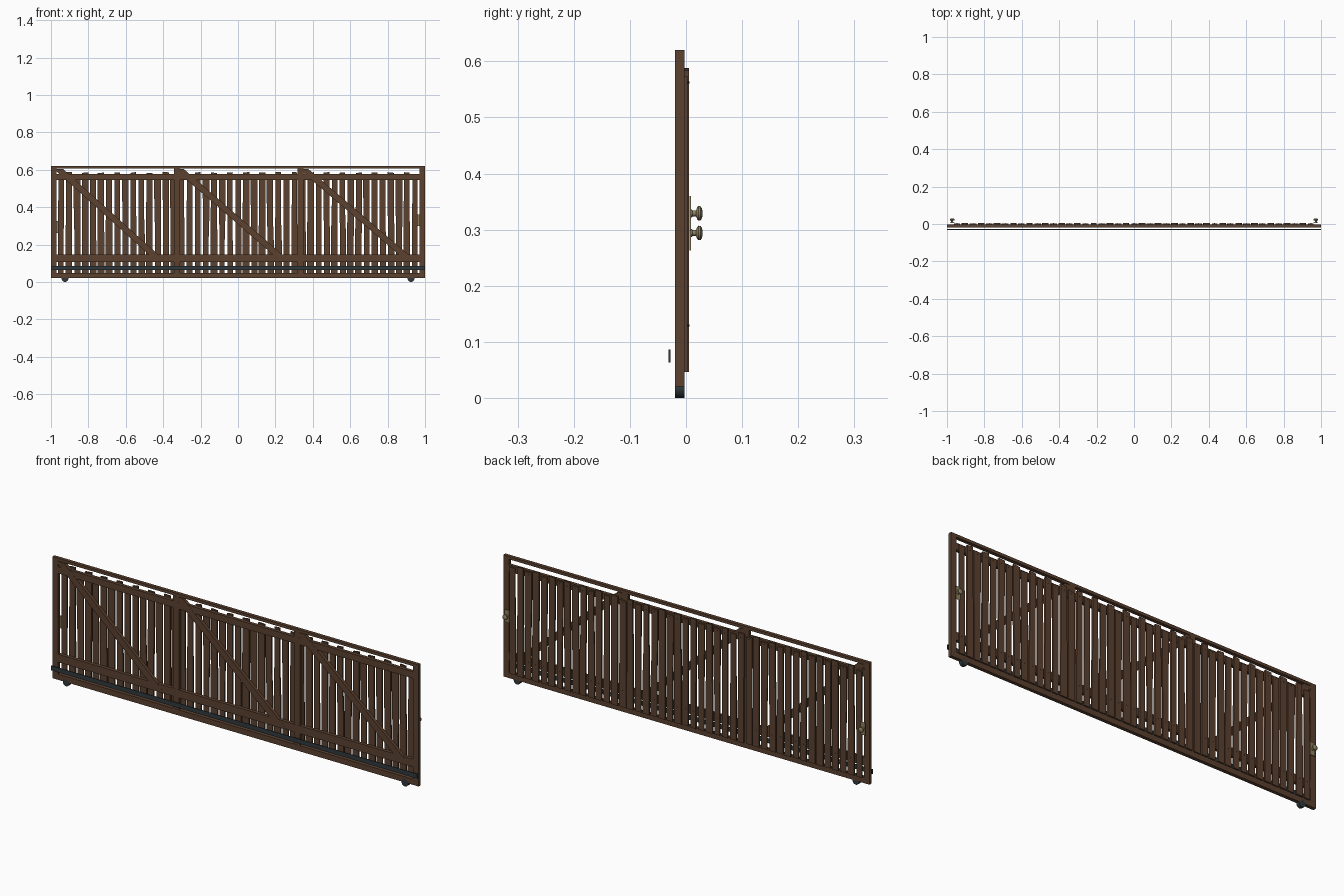
import bpy, bmesh, math, random
from mathutils import Matrix, Vector

if "Cube" in bpy.data.objects:
    bpy.data.objects.remove(bpy.data.objects["Cube"])

random.seed(4)


def material(name, colour):
    m = bpy.data.materials.new(name)
    m.diffuse_color = (*colour, 1)
    m.use_nodes = True
    m.node_tree.nodes["Principled BSDF"].inputs["Base Color"].default_value = m.diffuse_color
    return m


WOOD = material("brown wood", (0.105, 0.053, 0.028))
STEEL = material("dark steel", (0.030, 0.040, 0.045))
BRASS = material("dull brass", (0.27, 0.22, 0.11))


def finish(name, bm, mat, smooth=False):
    bmesh.ops.recalc_face_normals(bm, faces=bm.faces)
    mesh = bpy.data.meshes.new(name)
    bm.to_mesh(mesh)
    bm.free()
    mesh.materials.append(mat)
    ob = bpy.data.objects.new(name, mesh)
    bpy.context.collection.objects.link(ob)
    if smooth:
        bpy.context.view_layer.objects.active = ob
        ob.select_set(True)
        bpy.ops.object.shade_smooth_by_angle(angle=math.radians(40))
        ob.select_set(False)
    return ob


def prism(bm, outline, y0, y1):
    """Extrude an x-z outline between two depths."""
    face = bm.faces.new([bm.verts.new((x, y0, z)) for x, z in outline])
    out = bmesh.ops.extrude_face_region(bm, geom=[face])["geom"]
    for v in out:
        if isinstance(v, bmesh.types.BMVert):
            v.co.y = y1


def plank(name, x0, x1, z0, z1, y0, y1, mat=WOOD):
    bm = bmesh.new()
    prism(bm, [(x0, z0), (x1, z0), (x1, z1), (x0, z1)], y0, y1)
    return finish(name, bm, mat)


def disc(bm, x, z, y0, y1, r0, r1, sides=20):
    """Cylinder or cone along y."""
    place = Matrix.Translation((x, (y0 + y1) / 2, z)) @ Matrix.Rotation(-math.pi / 2, 4, 'X')
    bmesh.ops.create_cone(bm, cap_ends=True, segments=sides, radius1=r0, radius2=r1,
                          depth=y1 - y0, matrix=place)


F0, F1 = -0.02, -0.003      # frame depth

# Outer frame and inner posts
plank("top_rail", -1, 1, 0.606, 0.62, F0, F1)
plank("bottom_rail", -1, 1, 0.02, 0.048, F0, F1)
for side, x in (("left", -0.985), ("right", 0.985)):
    plank(side + "_post", x - 0.015, x + 0.015, 0.048, 0.606, F0, F1)
POSTS = (-0.325, 0.335)
for i, x in enumerate(POSTS):
    plank(f"inner_post_{i + 1}", x - 0.016, x + 0.016, 0.048, 0.606, F0 + 0.001, F1)

# Cross rails that carry the boards
plank("upper_cross_rail", -0.97, 0.97, 0.545, 0.578, F0 + 0.0005, F1)
plank("lower_cross_rail", -0.97, 0.97, 0.107, 0.146, F0 + 0.0005, F1)

# Diagonal braces, one per bay
for i, (xa, xb) in enumerate(((-0.96, -0.41), (-0.315, 0.255), (0.35, 0.93))):
    a, b = Vector((xa, 0.604)), Vector((xb, 0.109))
    d = (b - a).normalized()
    h = 0.0165 / abs(d.x)   # half height measured vertically
    w = 0.0165 / abs(d.y)   # half width measured horizontally
    bm = bmesh.new()
    prism(bm, [(xa - w, a.y), (xa + w, a.y), (xb + w, b.y), (xb - w, b.y)],
          F0 + 0.0002, F1 - 0.001)
    finish(f"brace_{i + 1}", bm, WOOD)

# Uneven vertical boards, alternately tall and short, with nails
COUNT = 45
pitch = 1.936 / COUNT
nails = bmesh.new()
boards = bmesh.new()
for i in range(COUNT):
    x = -0.968 + pitch * (i + 0.5)
    j = lambda: random.uniform(0.0135, 0.0195)
    top = 0.585 if i % 2 else 0.572
    t1, t2 = (top + random.uniform(-0.003, 0.003) for _ in range(2))
    l0, l1, r0, r1 = j(), j(), j(), j()
    prism(boards, [(x - l0, 0.046), (x + r0, 0.046), (x + r0, 0.22), (x + r1, 0.36),
                   (x + r1, t1), (x - l1, t2), (x - l1, 0.45), (x - l0, 0.27)],
          F1, 0.003 + 0.002 * (i % 2))
    for z in (0.562, 0.129):
        y = 0.003 + 0.002 * (i % 2)
        disc(nails, x, z, y - 0.001, y + 0.0012, 0.0016, 0.0016, 8)
finish("vertical_boards", boards, WOOD)
finish("board_nails", nails, STEEL)

# Drive bar in front of the gate
plank("drive_bar", -1, 1, 0.063, 0.086, -0.031, -0.028, STEEL)

# Ground wheels
for side, x in (("left", -0.925), ("right", 0.925)):
    bm = bmesh.new()
    disc(bm, x, 0.018, F0, F1, 0.018, 0.018, 24)
    finish(side + "_wheel", bm, STEEL, True)

# Lock plates and turned knobs on the back
for side, x, z in (("left", -0.972, 0.294), ("right", 0.972, 0.329)):
    plank(side + "_lock_plate", x - 0.0125, x + 0.0125, z - 0.031, z + 0.031,
          0.0065, 0.0085, BRASS)
    profile = [(0.0085, 0.0075), (0.0105, 0.007), (0.012, 0.0055), (0.018, 0.0055),
               (0.020, 0.011), (0.022, 0.013), (0.026, 0.0125), (0.0285, 0.009), (0.0295, 0.003)]
    bm = bmesh.new()
    for (ya, ra), (yb, rb) in zip(profile, profile[1:]):
        disc(bm, x, z, ya, yb, ra, rb)
    inner = [f for f in bm.faces if len(f.verts) > 4
             and 0.009 < f.calc_center_median().y < 0.029]
    bmesh.ops.delete(bm, geom=inner, context='FACES_ONLY')
    bmesh.ops.remove_doubles(bm, verts=bm.verts, dist=0.0001)
    finish(side + "_knob", bm, BRASS, True)
